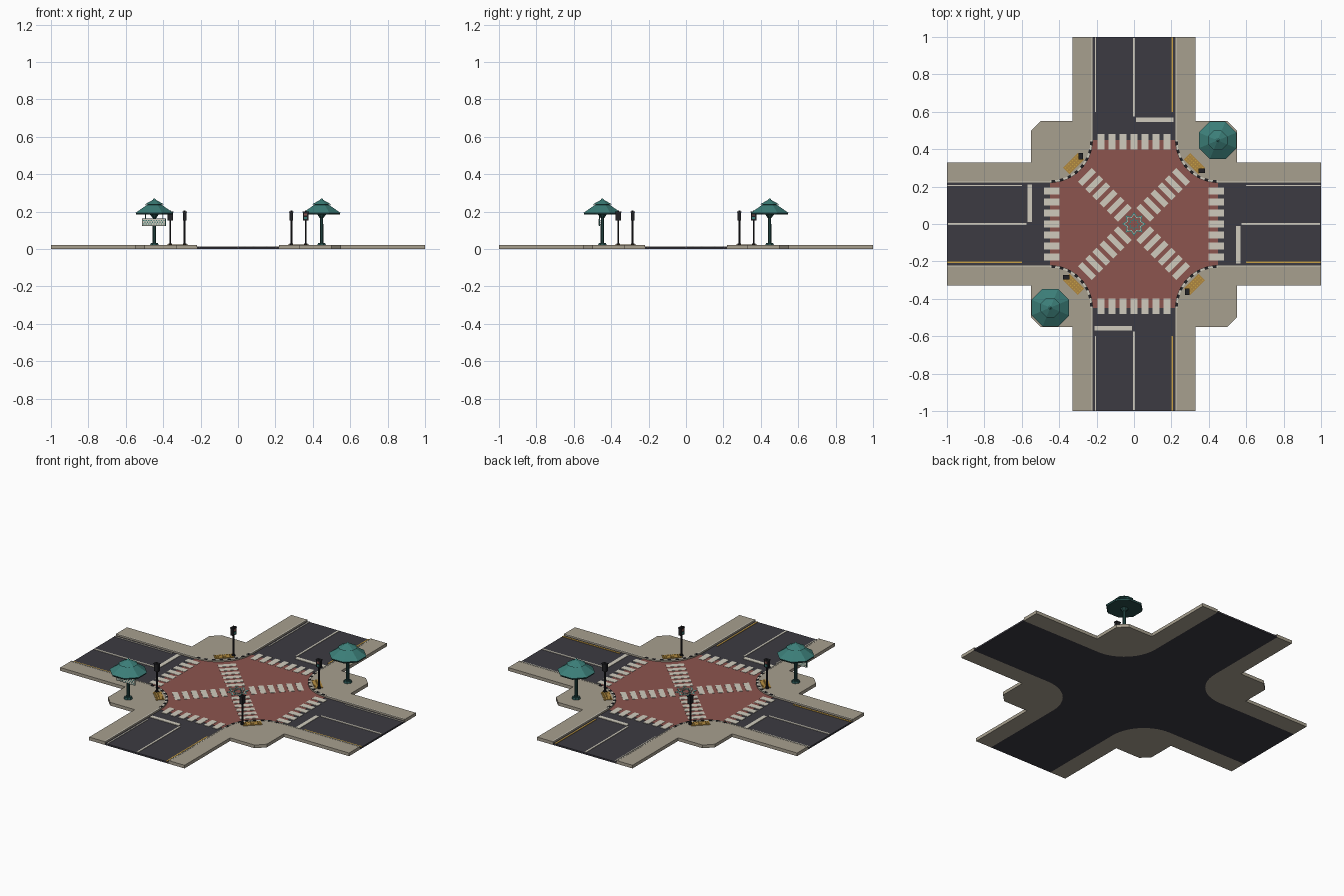
import bpy, bmesh
from math import sin, cos, pi, radians
from mathutils import Matrix

cube = bpy.data.objects.get("Cube")
if cube:
    bpy.data.objects.remove(cube, do_unlink=True)


def material(name, rgb):
    m = bpy.data.materials.new(name)
    m.use_nodes = True
    m.diffuse_color = (*rgb, 1)
    m.node_tree.nodes["Principled BSDF"].inputs["Base Color"].default_value = (*rgb, 1)
    return m


ASPHALT = material("asphalt", (.045, .043, .054))
STONE = material("sidewalk_stone", (.39, .35, .275))
BRICK = material("brick_red", (.265, .09, .077))
WHITE = material("road_white", (.63, .6, .51))
YELLOW = material("line_yellow", (.6, .36, .06))
OCHRE = material("tactile_ochre", (.42, .24, .05))
BLACK = material("metal_black", (.015, .015, .018))
TEAL = material("roof_teal", (.045, .21, .19))
DARK = material("post_dark_teal", (.02, .075, .07))


def finish(name, bm, mat):
    bmesh.ops.recalc_face_normals(bm, faces=bm.faces)
    me = bpy.data.meshes.new(name)
    bm.to_mesh(me)
    bm.free()
    me.materials.append(mat)
    ob = bpy.data.objects.new(name, me)
    bpy.context.collection.objects.link(ob)
    return ob


def prisms(name, outlines, z0, z1, mat):
    """Extrude each outline from z0 to z1 in one object."""
    bm = bmesh.new()
    for pts in outlines:
        low = [bm.verts.new((x, y, z0)) for x, y in pts]
        top = [bm.verts.new((x, y, z1)) for x, y in pts]
        bm.faces.new(low[::-1])
        bm.faces.new(top)
        n = len(pts)
        for i in range(n):
            j = (i + 1) % n
            bm.faces.new((low[i], low[j], top[j], top[i]))
    return finish(name, bm, mat)


def cones(name, specs, mat, x, y, sides=8):
    """Stack of frustums: bottom radius, top radius, bottom z, top z."""
    bm = bmesh.new()
    for r0, r1, z0, z1 in specs:
        place = Matrix.Translation((x, y, (z0 + z1) / 2)) @ Matrix.Rotation(pi / 8, 4, 'Z')
        bmesh.ops.create_cone(bm, cap_ends=True, segments=sides, radius1=r0,
                              radius2=r1, depth=z1 - z0, matrix=place)
    return finish(name, bm, mat)


def turn(pts, a):
    return [(x * cos(a) - y * sin(a), x * sin(a) + y * cos(a)) for x, y in pts]


def rect(cx, cy, w, h, a=0.0):
    c = [(-w / 2, -h / 2), (w / 2, -h / 2), (w / 2, h / 2), (-w / 2, h / 2)]
    return [(cx + x, cy + y) for x, y in turn(c, a)]


def four(outlines):
    return [turn(p, k * pi / 2) for k in range(4) for p in outlines]


def arc(r, a0=270, a1=180, n=14):
    return [(C + r * cos(radians(a0 + (a1 - a0) * i / n)),
             C + r * sin(radians(a0 + (a1 - a0) * i / n))) for i in range(n + 1)]


# Layout: half road width, corner arc centre, road and walk heights
W, C, ROAD, WALK = .22, .45, .01, .02
R = C - W
PAINT = ROAD + .003

# Road slab, brick crossing and the four corner sidewalks
quarter = [(1, W)] + arc(R) + [(W, 1)]
prisms("road", [sum(four([quarter]), [])], 0, ROAD, ASPHALT)
prisms("brick_crossing", [sum(four([arc(R)]), [])], ROAD, ROAD + .0015, BRICK)
corner = arc(R) + [(W, 1), (.33, 1), (.33, .55), (.5, .55), (.55, .5),
                   (.55, .33), (1, .33), (1, W)]
prisms("sidewalks", four([corner]), 0, WALK, STONE)

# Kerb edging, with dark dashes around the corners
edge = arc(R) + arc(R - .012, 180, 270)
straight = [rect((1 + C) / 2, W + .004, 1 - C, .008), rect(W + .004, (1 + C) / 2, .008, 1 - C)]
prisms("kerb_edging", four([edge] + straight), WALK, WALK + .001, WHITE)
dashes = []
for i in range(8):
    a = 185 + i * 80 / 7
    dashes.append(arc(R, a - 2.5, a + 2.5, 2) + arc(R - .014, a + 2.5, a - 2.5, 2))
prisms("kerb_dashes", four(dashes), WALK, WALK + .002, BLACK)

# Zebra crossings on the arms and the diagonals
bars = [rect(i * .0587, .44, .036, .083) for i in range(-3, 4)]
prisms("zebra_crossings", four(bars), ROAD, PAINT, WHITE)
diagonal = [turn(rect(.085 + i * .054, 0, .032, .105), pi / 4) for i in range(6)]
prisms("diagonal_crossings", four(diagonal), ROAD, PAINT, WHITE)

# Lane markings
lanes = [rect(.785, 0, .42, .011), rect(.558, -.112, .025, .2)]
prisms("lane_lines", four(lanes), ROAD, PAINT, WHITE)
sides = [(-.205, .8), (-.205, -.8)]
prisms("white_side_lines", [rect(x, y, .006, .4) for x, y in sides]
       + [rect(y, -x, .4, .006) for x, y in sides], ROAD, PAINT, WHITE)
prisms("yellow_side_lines", [rect(-x, y, .008, .4) for x, y in sides]
       + [rect(y, x, .4, .008) for x, y in sides], ROAD, PAINT, YELLOW)


# Eight-pointed star at the centre
def star(r):
    return [((r if i % 2 == 0 else r * .66) * cos(i * pi / 8),
             (r if i % 2 == 0 else r * .66) * sin(i * pi / 8)) for i in range(16)]


def star_ring(name, r0, r1, mat):
    a, b = star(r0), star(r1)
    quads = [(a[i], a[(i + 1) % 16], b[(i + 1) % 16], b[i]) for i in range(16)]
    prisms(name, quads, ROAD, PAINT, mat)


star_ring("star_outer_ring", .064, .055, TEAL)
star_ring("star_white_ring", .055, .051, WHITE)
star_ring("star_inner_ring", .034, .027, TEAL)

# Tactile paving with raised studs
T = .323
prisms("tactile_paving", four([rect(T, T, .11, .048, -pi / 4)]), WALK, WALK + .003, OCHRE)
studs = []
for i in range(8):
    for j in range(3):
        dx, dy = turn([((i - 3.5) * .0135, (j - 1) * .015)], -pi / 4)[0]
        studs.append(rect(T + dx, T + dy, .006, .006, -pi / 4))
prisms("tactile_studs", four(studs), WALK, WALK + .005, YELLOW)

# Signal posts with lamp heads
PX, PY = .362, .285
for k in range(4):
    (x, y), = turn([(PX, PY)], k * pi / 2)
    cones(f"signal_post_{k + 1}", [(.011, .011, WALK, .028), (.0055, .0055, .028, .205)],
          BLACK, x, y)
prisms("signal_heads", four([rect(PX, PY, .03, .018)]), .152, .196, BLACK)
prisms("signal_hoods", four([rect(PX, PY, .034, .024)]), .196, .2, BLACK)
for z, mat in ((.159, TEAL), (.178, BRICK)):
    prisms("signal_lamp", four([rect(PX, PY - .0095, .016, .002)]), z, z + .012, mat)

# Two shelters with tiered octagonal roofs
for side, s in (("back", 1), ("front", -1)):
    p = s * .447
    cones(side + "_shelter_post", [(.026, .02, WALK, .032), (.01, .009, .032, .24),
                                   (.01, .03, .165, .19)], DARK, p, p)
    cones(side + "_shelter_eave", [(.104, .108, .183, .193)], DARK, p, p)
    cones(side + "_shelter_roof", [(.109, .044, .193, .235), (.056, .01, .238, .262),
                                   (.01, .003, .262, .27)], TEAL, p, p)
    cones(side + "_shelter_collar", [(.04, .04, .23, .239)], DARK, p, p)

# Patterned board hung on the front shelter
BX, BY = -.45, -.463
prisms("board_frame", [rect(BX, BY, .128, .006)], .122, .164, DARK)
prisms("board_panel", [rect(BX, BY, .12, .009)], .126, .16, WHITE)
prisms("board_hangers", [rect(BX + d, BY, .004, .004) for d in (-.045, .045)], .164, .188, DARK)
for row in range(3):
    tiles = [rect(BX + (i - 4 + (row % 2) * .5) * .0135, BY, .006, .011) for i in range(9 - row % 2)]
    prisms("board_tiles", tiles, .13 + row * .01, .136 + row * .01, TEAL)
